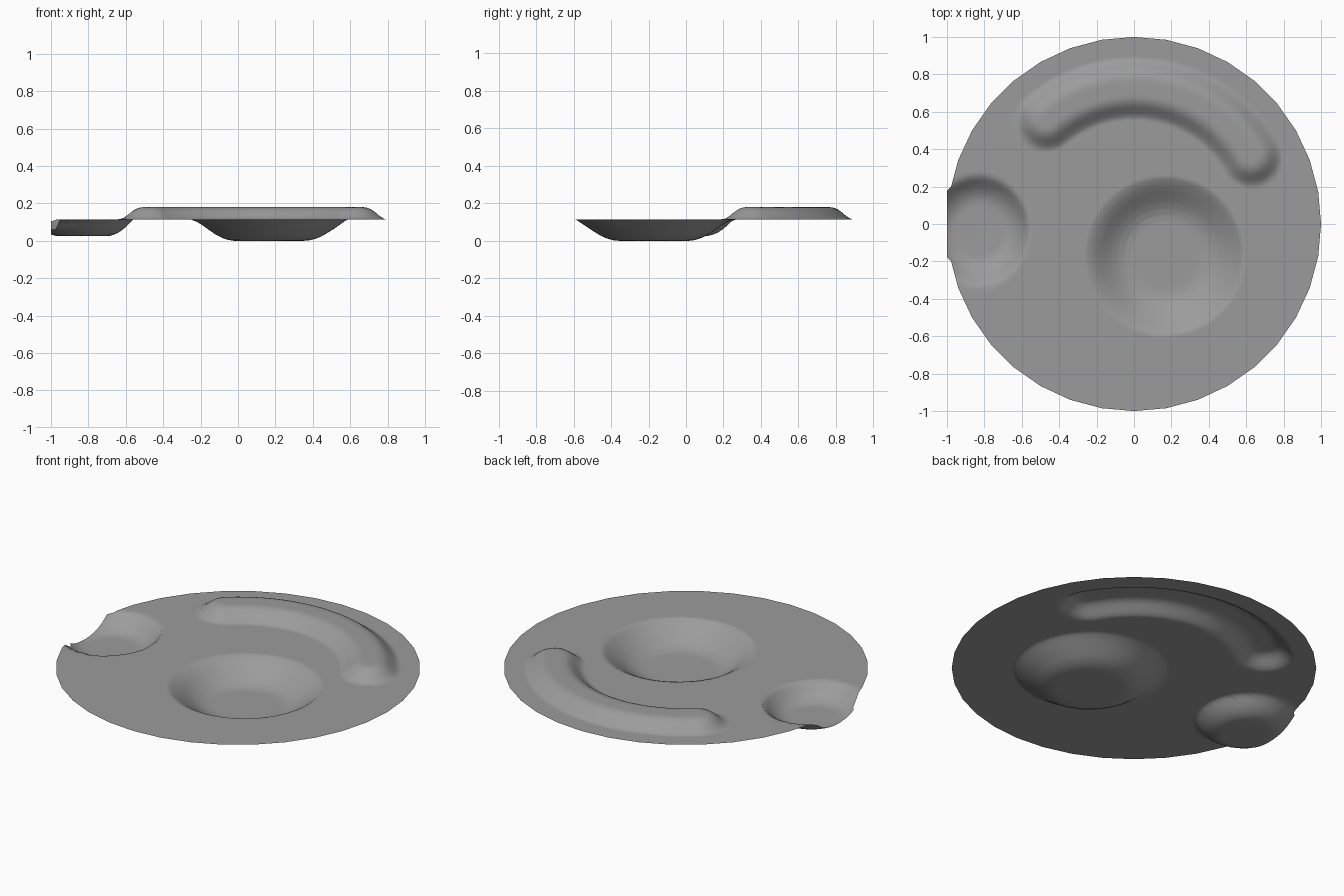
import bpy, bmesh, math

if "Cube" in bpy.data.objects:
    bpy.data.objects.remove(bpy.data.objects["Cube"])

PLATE_Z = 0.115
SEGS, RINGS, SIDES = 216, 80, 36

# Profiles: (fraction of feature radius, height offset from the plate)
BOWL = [(0, -.115), (.44, -.115), (.52, -.112), (.6, -.104), (.68, -.09), (.76, -.07), (.84, -.049), (.92, -.025), (1, 0)]
BOWL_SOFT = [(0, -.115), (.44, -.115), (.52, -.11), (.6, -.098), (.68, -.08), (.76, -.057), (.84, -.032), (.92, -.012), (1, 0)]
POCKET = [(0, -.09), (.52, -.089), (.62, -.082), (.72, -.069), (.82, -.049), (.91, -.025), (1, 0)]
RIDGE = [(0, .065), (.28, .065), (.42, .061), (.55, .052), (.7, .034), (.85, .014), (1, 0)]


def sample(profile, t):
    for (a, za), (b, zb) in zip(profile, profile[1:]):
        if t <= b:
            return za + (zb - za) * (t - a) / (b - a)
    return 0.0


def arc_distance(x, y, radius, start, end):
    # Distance to a round-ended arc about the plate centre
    ang = math.atan2(y, x)
    if start <= ang <= end:
        return abs(math.hypot(x, y) - radius)
    return min(math.hypot(x - radius * math.cos(a), y - radius * math.sin(a))
               for a in (start, end))


def height(x, y):
    z = PLATE_Z
    # Bowl with a lip that softens towards the back left
    dx, dy = x - .165, y + .17
    t = math.hypot(dx, dy) / .42
    soft = .5 - .5 * math.cos(math.atan2(dy, dx) + math.radians(30))
    z += (1 - soft) * sample(BOWL, t) + soft * sample(BOWL_SOFT, t)
    z += sample(POCKET, math.hypot((x + .83) / .27, (y + .035) / .29))
    z += sample(RIDGE, arc_distance(x, y, .725, math.radians(30), math.radians(130)) / .158)
    return z


def rim_radius(ang):
    # Gently faceted rim, squared off where the side pocket breaks through
    step = 2 * math.pi / SIDES
    r = math.cos(step / 2) / math.cos(ang % step - step / 2)
    off = abs(ang - math.pi)
    if off < math.radians(11):
        r = 1 / math.cos(off)
    return r


# Polar sheet shaped by the bowl, pocket and ridge
bm = bmesh.new()
centre = bm.verts.new((0, 0, height(0, 0)))
rings = []
for i in range(1, RINGS + 1):
    ring = []
    for j in range(SEGS):
        ang = 2 * math.pi * j / SEGS
        r = rim_radius(ang) * i / RINGS
        x, y = r * math.cos(ang), r * math.sin(ang)
        ring.append(bm.verts.new((x, y, height(x, y))))
    rings.append(ring)
for j in range(SEGS):
    k = (j + 1) % SEGS
    bm.faces.new((centre, rings[0][j], rings[0][k]))
    for inner, outer in zip(rings, rings[1:]):
        bm.faces.new((inner[j], outer[j], outer[k], inner[k]))

mesh = bpy.data.meshes.new("dished_plate")
bm.to_mesh(mesh)
bm.free()
plate = bpy.data.objects.new("dished_plate", mesh)
bpy.context.collection.objects.link(plate)

# Dark grey surface
grey = bpy.data.materials.new("dark_grey")
grey.diffuse_color = (.33, .33, .33, 1)
grey.use_nodes = True
grey.node_tree.nodes["Principled BSDF"].inputs["Base Color"].default_value = grey.diffuse_color
mesh.materials.append(grey)

bpy.context.view_layer.objects.active = plate
plate.select_set(True)
bpy.ops.object.shade_smooth_by_angle(angle=math.radians(60))
